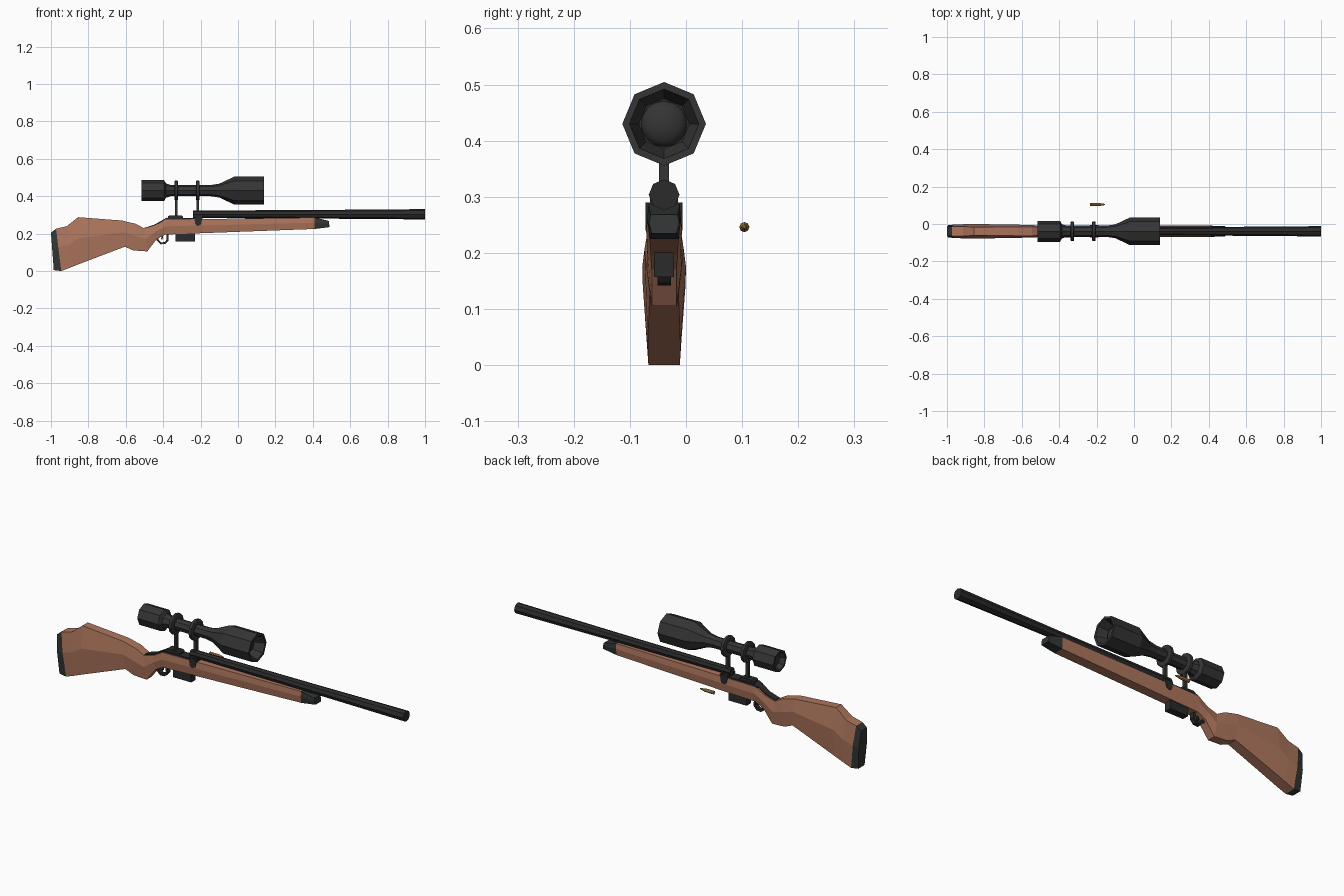
import bpy, bmesh, math
from mathutils import Vector

if "Cube" in bpy.data.objects:
    bpy.data.objects.remove(bpy.data.objects["Cube"])

YC = -0.039  # centre line of the rifle


def mat(name, c):
    m = bpy.data.materials.new(name)
    m.diffuse_color = (*c, 1)
    m.use_nodes = True
    m.node_tree.nodes["Principled BSDF"].inputs["Base Color"].default_value = m.diffuse_color
    return m


WOOD = mat("walnut_wood", (0.42, 0.18, 0.11))
STEEL = mat("dark_steel", (0.024, 0.024, 0.025))
BLACK = mat("scope_black", (0.035, 0.035, 0.036))
RUBBER = mat("grey_rubber", (0.032, 0.036, 0.036))
BRASS = mat("brass", (0.50, 0.26, 0.06))


def finish(name, bm, material):
    bmesh.ops.recalc_face_normals(bm, faces=bm.faces)
    me = bpy.data.meshes.new(name)
    bm.to_mesh(me)
    bm.free()
    me.materials.append(material)
    ob = bpy.data.objects.new(name, me)
    bpy.context.collection.objects.link(ob)
    return ob


def skin(name, rings, material, cap=True):
    """Bridge equal-length rings of points and cap both ends."""
    bm = bmesh.new()
    vs = [[bm.verts.new(p) for p in r] for r in rings]
    n = len(vs[0])
    for a, b in zip(vs, vs[1:]):
        for i in range(n):
            bm.faces.new((a[i], a[(i + 1) % n], b[(i + 1) % n], b[i]))
    if cap:
        bm.faces.new(vs[0])
        bm.faces.new(vs[-1])
    return finish(name, bm, material)


def lathe(name, prof, z, material, sides=8, y=YC):
    """Turn (x, radius) points around an axis along x."""
    rings = [[(x, y + r * math.sin(2 * math.pi * i / sides),
               z + r * math.cos(2 * math.pi * i / sides)) for i in range(sides)]
             for x, r in prof]
    return skin(name, rings, material)


def section(xt, zt, xb, zb, wt, wm, wb):
    """Six-sided stock section, narrow top and bottom, wide middle."""
    xm, zm = xt * .55 + xb * .45, zt * .55 + zb * .45
    return [(xt, YC + wt, zt), (xm, YC + wm, zm), (xb, YC + wb, zb),
            (xb, YC - wb, zb), (xm, YC - wm, zm), (xt, YC - wt, zt)]


def extrude(name, pts, hw, material, hw_top=None):
    """Side outline (x, z) given thickness in y."""
    return skin(name, [[(x, YC + s * hw, z) for x, z in pts] for s in (-1, 1)], material)


def box(name, x0, x1, z0, z1, hw, material):
    return extrude(name, [(x0, z0), (x1, z0), (x1, z1), (x0, z1)], hw, material)


# Stock
butt = (-0.973, .226, -0.945, 0.0, .026, .036, .028)
tip = (0.41, .286, 0.41, .225, .028, .030, .026)
stock = [butt,
         (-0.915, .240, -0.895, .019, .026, .038, .029),
         (-0.855, .288, -0.85, .037, .022, .039, .029),
         (-0.62, .270, -0.605, .130, .024, .035, .026),
         (-0.545, .252, -0.56, .110, .024, .033, .024),
         (-0.50, .227, -0.485, .105, .023, .031, .022),
         (-0.445, .243, -0.435, .170, .024, .030, .022),
         (-0.39, .275, -0.39, .195, .028, .032, .024),
         tip]
skin("stock", [section(*s) for s in stock], WOOD)
skin("butt_pad", [section(-1.0, .205, -0.985, .005, .024, .033, .026),
                  section(*butt)], RUBBER)
skin("forend_tip", [section(*tip),
                    section(0.485, .268, 0.49, .235, .024, .027, .022)], RUBBER)

# Barrel with a shallow bore
lathe("barrel", [(-0.24, .020), (0.42, .023), (1.0, .0275)], .3035, STEEL)

# Receiver, tang and bolt
extrude("receiver", [(-0.40, .25), (-0.19, .25), (-0.19, .30), (-0.235, .284),
                     (-0.38, .284), (-0.40, .274)], .025, STEEL)
extrude("tang", [(-0.50, .215), (-0.39, .255), (-0.38, .286), (-0.445, .249),
                 (-0.50, .231)], .017, STEEL)
extrude("receiver_side_plate", [(-0.235, .29), (-0.19, .29), (-0.197, .25),
                                (-0.215, .24), (-0.228, .25)], .033, STEEL)

# Magazine, trigger and guard
box("magazine", -0.335, -0.23, .157, .22, .018, STEEL)


def bar(name, a, b, t, hw):
    a, b = Vector(a), Vector(b)
    d = (b - a).normalized()
    n = Vector((-d.y, d.x)) * t
    e = d * t * .6
    extrude(name, [a - e + n, b + e + n, b + e - n, a - e - n], hw, STEEL)


guard = [(-0.428, .190), (-0.430, .165), (-0.412, .148), (-0.390, .150),
         (-0.376, .166), (-0.378, .200)]
for i, (a, b) in enumerate(zip(guard, guard[1:])):
    bar(f"trigger_guard_{i + 1}", a, b, .005, .012)
bar("trigger", (-0.402, .20), (-0.407, .172), .004, .005)

# Scope body, hollow at both ends
ZS = .430
lathe("scope", [(-0.49, .034), (-0.515, .046), (-0.515, .056), (-0.395, .056),
                (-0.385, .038), (-0.36, .030), (-0.145, .030), (-0.10, .037),
                (-0.02, .0745), (0.14, .0745), (0.14, .062), (0.085, .045)],
      ZS, BLACK)
lens = lathe("front_lens", [(0.08, .042), (0.09, .040), (0.098, .030),
                            (0.103, .015), (0.104, .003)], ZS, BLACK, 16)
for p in lens.data.polygons:
    p.use_smooth = True

# Scope rings, posts and bases
for tag, x, b0, b1 in (("rear", -0.330, -0.375, -0.295),
                       ("front", -0.215, -0.237, -0.190)):
    lathe(f"{tag}_scope_ring", [(x - .010, .046), (x - .007, .053),
                                (x + .007, .053), (x + .010, .046)], ZS, BLACK, 12)
    box(f"{tag}_scope_post", x - .007, x + .007, .28, .39, .009, BLACK)
    extrude(f"{tag}_scope_base", [(b0, .275), (b1, .275), (b1, .292),
                                  (b1 - .008, .298), (b0 + .008, .298),
                                  (b0, .292)], .020, STEEL)

# Loose cartridge beside the rifle
lathe("cartridge", [(-0.235, .009), (-0.229, .009), (-0.228, .0075),
                    (-0.226, .0075), (-0.225, .009), (-0.182, .0085),
                    (-0.176, .006), (-0.165, .0055), (-0.155, .002)],
      .246, BRASS, 8, 0.104)
